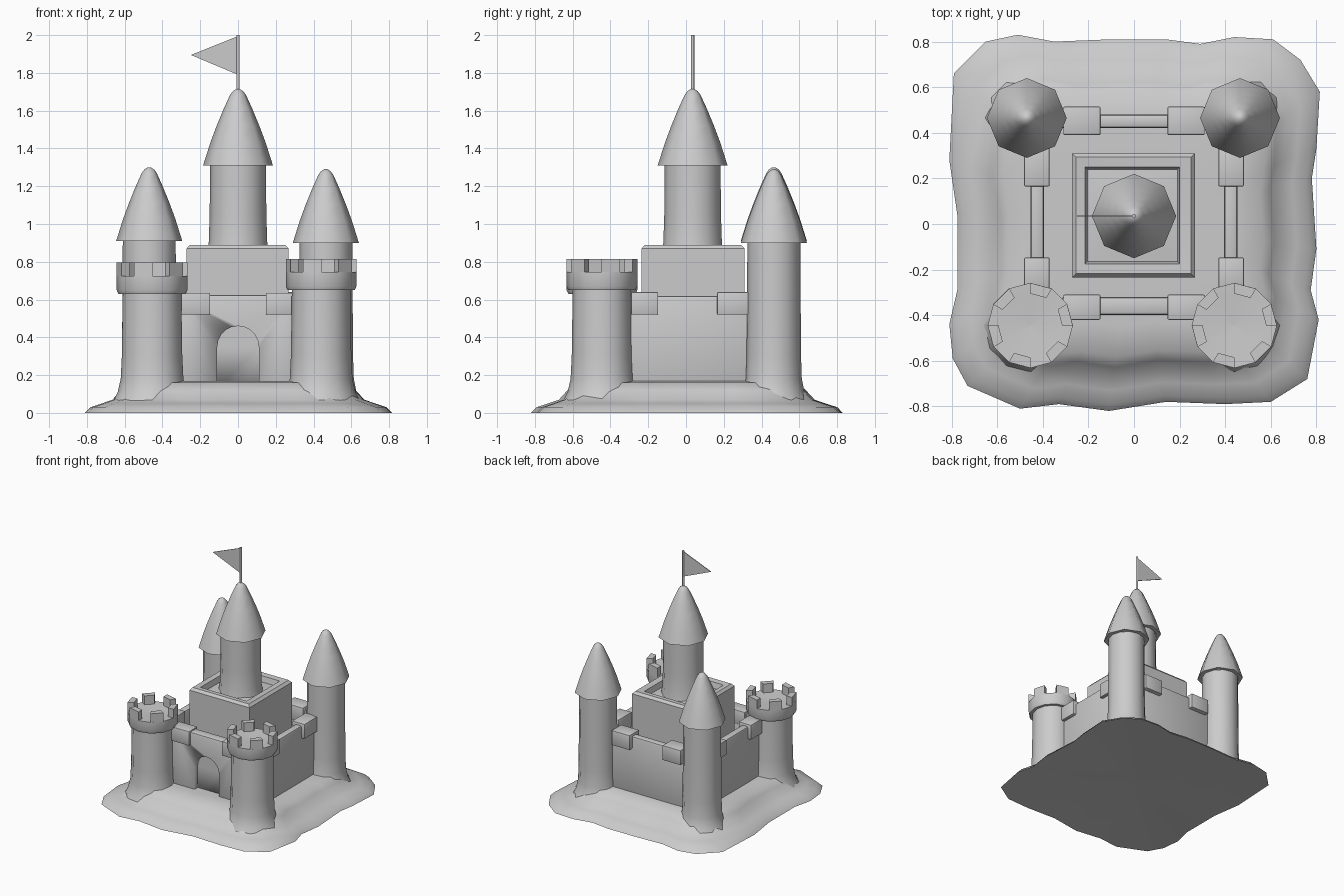
import bpy, bmesh, math
from math import pi, cos, sin

if "Cube" in bpy.data.objects:
    bpy.data.objects.remove(bpy.data.objects["Cube"])

stone = bpy.data.materials.new("pale grey stone")
stone.diffuse_color = (0.6, 0.6, 0.6, 1)
stone.use_nodes = True
stone.node_tree.nodes["Principled BSDF"].inputs["Base Color"].default_value = stone.diffuse_color


def finish(name, bm, angle=50):
    bmesh.ops.recalc_face_normals(bm, faces=bm.faces)
    me = bpy.data.meshes.new(name)
    bm.to_mesh(me)
    bm.free()
    ob = bpy.data.objects.new(name, me)
    bpy.context.collection.objects.link(ob)
    me.materials.append(stone)
    bpy.ops.object.select_all(action='DESELECT')
    ob.select_set(True)
    bpy.context.view_layer.objects.active = ob
    bpy.ops.object.shade_smooth_by_angle(angle=math.radians(angle))
    return ob


def loft(bm, rings, cap_start=False, cap_end=False):
    """Skin a list of equally long point rings."""
    vs = [[bm.verts.new(p) for p in r] for r in rings]
    n = len(vs[0])
    for a, b in zip(vs, vs[1:]):
        for i in range(n):
            j = (i + 1) % n
            bm.faces.new((a[i], a[j], b[j], b[i]))
    if cap_start:
        bm.faces.new(vs[0][::-1])
    if cap_end:
        bm.faces.new(vs[-1])


def turned(name, x, y, profile, sides, angle=50, start=False, end=False):
    bm = bmesh.new()
    loft(bm, [[(x + r * cos(2 * pi * i / sides), y + r * sin(2 * pi * i / sides), z)
               for i in range(sides)] for r, z in profile], start, end)
    return finish(name, bm, angle)


def box(name, x0, x1, y0, y1, z0, z1, bevel=0.0):
    bm = bmesh.new()
    loft(bm, [[(x0, y0, z), (x1, y0, z), (x1, y1, z), (x0, y1, z)] for z in (z0, z1)], True, True)
    if bevel:
        bmesh.ops.bevel(bm, geom=bm.edges[:], offset=bevel, segments=2, profile=0.5, affect='EDGES')
    return finish(name, bm, 40)


# Sand mound: uneven outline stepped inwards, with a slightly dished underside
outline = [(-.65, .80), (-.51, .83), (-.35, .80), (-.10, .81), (.14, .81), (.29, .79), (.44, .82),
           (.61, .81), (.73, .72), (.815, .58), (.80, .33), (.78, .20), (.80, -.11), (.775, -.29),
           (.81, -.42), (.76, -.68), (.60, -.78), (.40, -.79), (.14, -.78), (-.11, -.82),
           (-.33, -.79), (-.50, -.81), (-.73, -.71), (-.795, -.59), (-.81, -.44), (-.775, -.29),
           (-.775, .04), (-.81, .28), (-.79, .66)]
bm = bmesh.new()
loft(bm, [[(x * s, y * s, z) for x, y in outline] for s, z in (
    (0.02, 0.03), (0.5, 0.018), (1, 0), (0.965, 0.03), (0.89, 0.05), (0.82, 0.07),
    (0.765, 0.12), (0.71, 0.16), (0.55, 0.17), (0.28, 0.17))], cap_start=True)
finish("mound", bm, 60)


# Pointed roof with a rounded tip and a closed underside
def roof(name, x, y, r, z, h):
    profile = [(0.8, 0), (1, 0), (0.93, 0.1), (0.79, 0.3), (0.61, 0.52), (0.41, 0.74),
               (0.23, 0.92), (0.15, 0.97), (0.05, 1)]
    turned(name, x, y, [(r * a, z + h * b) for a, b in profile], 8, end=True)


# Rear towers, flared where they meet the mound
for side, x, y, z in (("left", -0.47, 0.465, 0.91), ("right", 0.465, 0.465, 0.90)):
    turned(f"rear_{side}_tower", x, y,
           [(0.185, 0.065), (0.162, 0.11), (0.148, 0.18), (0.144, 0.3), (0.142, 0.6), (0.14, z)], 12)
    roof(f"rear_{side}_roof", x, y, 0.175, z, 0.39)

# Front towers with battlement crowns
for side, x, z in (("left", -0.455, 0.63), ("right", 0.44, 0.65)):
    y = -0.445
    turned(f"front_{side}_tower", x, y,
           [(0.205, 0.065), (0.182, 0.11), (0.166, 0.18), (0.16, 0.3), (0.155, z)], 12)
    turned(f"front_{side}_crown", x, y,
           [(0.153, z), (0.178, z), (0.187, z + 0.02), (0.187, z + 0.095),
            (0.14, z + 0.093), (0.005, z + 0.08)], 12, end=True)
    bm = bmesh.new()
    for k in range(6):
        mid = pi / 3 * k + pi / 12
        rings = []
        for zz in (z + 0.09, z + 0.165):
            rings.append([(x + r * cos(mid + d), y + r * sin(mid + d), zz)
                          for r, d in ((0.14, -0.27), (0.187, -0.27), (0.187, 0.27), (0.14, 0.27))])
        loft(bm, rings, False, True)
    finish(f"front_{side}_merlons", bm, 40)

# Curtain walls with rounded tops, and blocks at their ends
for side, s in (("left", -1), ("right", 1)):
    x0, x1 = sorted((s * 0.395, s * 0.455))
    box(f"{side}_wall", x0, x1, -0.31, 0.34, 0.13, 0.62, 0.015)
    x0, x1 = sorted((s * 0.37, s * 0.482))
    box(f"{side}_wall_front_block", x0, x1, -0.29, -0.147, 0.52, 0.64, 0.006)
    box(f"{side}_wall_rear_block", x0, x1, 0.165, 0.34, 0.52, 0.64, 0.006)
    x0, x1 = sorted((s * 0.147, s * 0.31))
    box(f"front_wall_{side}_block", x0, x1, -0.42, -0.31, 0.52, 0.636, 0.006)
    box(f"rear_wall_{side}_block", x0, x1, 0.39, 0.515, 0.52, 0.64, 0.006)
box("rear_wall", -0.345, 0.345, 0.42, 0.48, 0.13, 0.62, 0.015)
front = box("front_wall", -0.32, 0.31, -0.40, -0.32, 0.13, 0.625, 0.015)

# Arched gate recess cut into the front wall
bm = bmesh.new()
arch = [(-0.11, 0.05), (0.11, 0.05)] + [(0.11 * cos(pi * i / 10), 0.35 + 0.11 * sin(pi * i / 10))
                                        for i in range(11)]
loft(bm, [[(x, y, z) for x, z in arch] for y in (-0.5, -0.36)], True, True)
cutter = finish("gate_cutter", bm)
cutter.hide_render = True
cutter.hide_viewport = True
cut = front.modifiers.new("gate", 'BOOLEAN')
cut.operation = 'DIFFERENCE'
cut.solver = 'EXACT'
cut.object = cutter


# Keep: rounded square block with a sunken roof terrace
def rect(x0, x1, y0, y1, z):
    return [(x0, y0, z), (x1, y0, z), (x1, y1, z), (x0, y1, z)]


bm = bmesh.new()
loft(bm, [rect(-0.272, 0.268, -0.235, 0.31, 0.15), rect(-0.272, 0.268, -0.235, 0.31, 0.87),
          rect(-0.255, 0.25, -0.218, 0.293, 0.89), rect(-0.215, 0.20, -0.175, 0.25, 0.885),
          rect(-0.205, 0.19, -0.165, 0.24, 0.84), rect(-0.10, 0.10, -0.07, 0.14, 0.855)])
finish("keep", bm, 40)

# Central tower, roof, pole and pennant
turned("central_tower", 0, 0.035, [(0.165, 0.84), (0.155, 0.9), (0.15, 1.05), (0.148, 1.31)], 12)
roof("central_roof", 0, 0.035, 0.185, 1.31, 0.405)
turned("flag_pole", 0, 0.035, [(0.009, 1.68), (0.009, 2.0)], 8, end=True)
bm = bmesh.new()
loft(bm, [[(0, y, 1.995), (0, y, 1.79), (-0.25, y, 1.895)] for y in (0.032, 0.038)], True, True)
finish("flag", bm)
